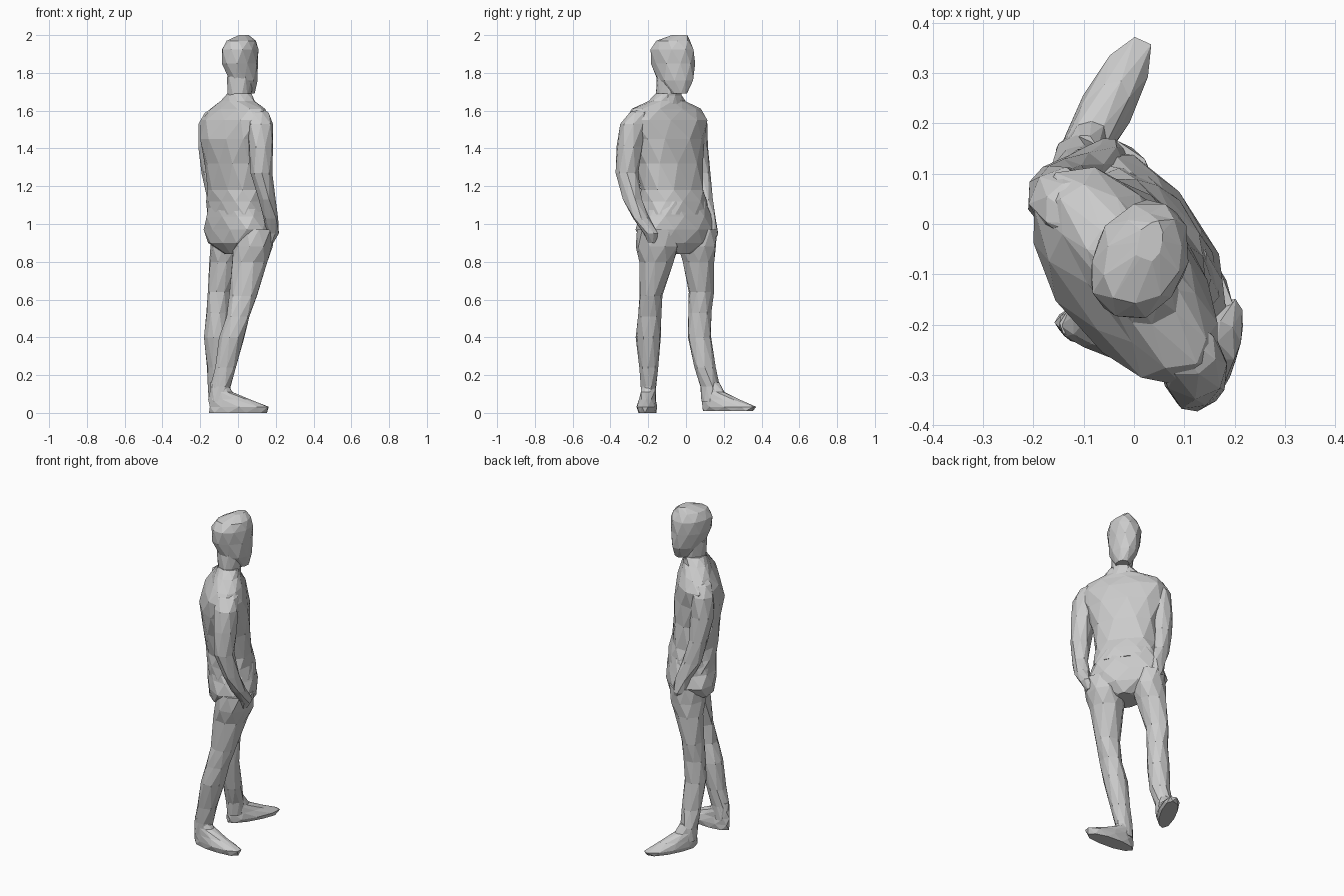
import bpy, bmesh, math, random

random.seed(4)


def loft(name, rings, sides=9, angle=0.0, jitter=0.005, square=1.0):
    """Stack horizontal oval rings (x, y, z, half width, half depth) into a faceted closed skin."""
    bm = bmesh.new()
    ca, sa = math.cos(math.radians(angle)), math.sin(math.radians(angle))
    loops = []
    for i, (cx, cy, z, a, b) in enumerate(rings):
        loop = []
        for k in range(sides):
            t = 2 * math.pi * (k + 0.5 * (i % 2)) / sides
            c, s = math.cos(t), math.sin(t)
            px = a * math.copysign(abs(c) ** square, c) + random.uniform(-jitter, jitter)
            py = b * math.copysign(abs(s) ** square, s) + random.uniform(-jitter, jitter)
            loop.append(bm.verts.new((cx + px * ca - py * sa, cy + px * sa + py * ca, z)))
        loops.append(loop)
    # staggered triangles between neighbouring rings
    for i in range(len(loops) - 1):
        lo, hi = loops[i], loops[i + 1]
        for k in range(sides):
            n = (k + 1) % sides
            if i % 2 == 0:
                bm.faces.new((lo[k], lo[n], hi[k]))
                bm.faces.new((lo[n], hi[n], hi[k]))
            else:
                bm.faces.new((lo[k], lo[n], hi[n]))
                bm.faces.new((lo[k], hi[n], hi[k]))
    bm.faces.new(list(reversed(loops[0])))
    bm.faces.new(loops[-1])
    bmesh.ops.recalc_face_normals(bm, faces=bm.faces)
    mesh = bpy.data.meshes.new(name)
    bm.to_mesh(mesh)
    bm.free()
    obj = bpy.data.objects.new(name, mesh)
    bpy.context.collection.objects.link(obj)
    return obj


BODY = -54  # the body is turned towards +x +y

# Hips of the trousers
loft("hips", [
    (0.01, -0.055, 0.84, 0.06, 0.085), (0.0, -0.055, 0.90, 0.185, 0.132),
    (0.002, -0.055, 0.97, 0.225, 0.142), (0.0, -0.06, 1.04, 0.205, 0.14),
    (-0.003, -0.06, 1.12, 0.18, 0.125)],
    sides=11, angle=BODY, square=0.85)

# Shirt with a loose hem
loft("shirt", [
    (0.003, -0.06, 1.05, 0.195, 0.136), (-0.005, -0.065, 1.12, 0.187, 0.137),
    (-0.01, -0.07, 1.18, 0.178, 0.128), (-0.016, -0.087, 1.32, 0.19, 0.133),
    (-0.02, -0.10, 1.45, 0.22, 0.138), (-0.01, -0.105, 1.55, 0.25, 0.118),
    (-0.003, -0.105, 1.61, 0.215, 0.085), (0.0, -0.10, 1.65, 0.11, 0.072),
    (0.005, -0.095, 1.69, 0.066, 0.06)],
    sides=11, angle=BODY, square=0.85)

# Neck and head, face turned further to the side than the chest
loft("neck", [
    (0.0, -0.10, 1.60, 0.085, 0.075), (0.01, -0.095, 1.68, 0.06, 0.066),
    (0.014, -0.085, 1.78, 0.066, 0.08)], angle=-23)
loft("head", [
    (0.045, -0.045, 1.69, 0.038, 0.05), (0.028, -0.06, 1.76, 0.07, 0.10),
    (0.01, -0.07, 1.85, 0.09, 0.12), (0.01, -0.073, 1.925, 0.095, 0.12),
    (0.017, -0.068, 1.97, 0.074, 0.097), (0.032, -0.035, 2.0, 0.025, 0.04)],
    sides=10, angle=-23)

# Arms bent slightly, hands resting in the pockets
loft("right_arm", [
    (0.17, -0.18, 0.90, 0.016, 0.025), (0.187, -0.19, 0.95, 0.034, 0.04),
    (0.175, -0.24, 1.03, 0.036, 0.045),
    (0.15, -0.285, 1.13, 0.048, 0.05), (0.125, -0.313, 1.27, 0.056, 0.058),
    (0.12, -0.30, 1.41, 0.066, 0.068), (0.118, -0.278, 1.53, 0.068, 0.07),
    (0.107, -0.245, 1.59, 0.058, 0.055), (0.085, -0.21, 1.62, 0.03, 0.03)], sides=8)
loft("left_arm", [
    (-0.035, 0.13, 0.90, 0.022, 0.018), (-0.05, 0.135, 0.95, 0.04, 0.034),
    (-0.07, 0.122, 1.03, 0.045, 0.038),
    (-0.11, 0.10, 1.13, 0.052, 0.045), (-0.14, 0.078, 1.27, 0.056, 0.052),
    (-0.148, 0.055, 1.41, 0.067, 0.064), (-0.138, 0.044, 1.53, 0.068, 0.066),
    (-0.12, 0.03, 1.59, 0.057, 0.057), (-0.095, 0.0, 1.62, 0.03, 0.03)], sides=8)

# Trouser legs
loft("right_leg", [
    (-0.10, -0.20, 0.06, 0.052, 0.042), (-0.092, -0.20, 0.14, 0.053, 0.042),
    (-0.068, -0.20, 0.24, 0.058, 0.05),
    (-0.035, -0.20, 0.40, 0.068, 0.065), (0.0, -0.195, 0.51, 0.065, 0.062),
    (0.03, -0.185, 0.62, 0.072, 0.064), (0.062, -0.16, 0.80, 0.096, 0.092),
    (0.08, -0.15, 0.88, 0.108, 0.115), (0.095, -0.16, 0.97, 0.10, 0.105)])
loft("left_leg", [
    (-0.108, 0.13, 0.06, 0.046, 0.05), (-0.11, 0.125, 0.14, 0.048, 0.05),
    (-0.11, 0.10, 0.24, 0.055, 0.056),
    (-0.115, 0.072, 0.40, 0.062, 0.062), (-0.11, 0.075, 0.53, 0.061, 0.063),
    (-0.10, 0.078, 0.64, 0.064, 0.067), (-0.07, 0.068, 0.80, 0.082, 0.085),
    (-0.055, 0.06, 0.88, 0.095, 0.102), (-0.045, 0.06, 0.97, 0.092, 0.102)])


def shoe(name, heel_x, heel_y, angle, base):
    """Low shoe: long sole rising over the instep to the ankle."""
    dx, dy = math.cos(math.radians(angle)), math.sin(math.radians(angle))
    profile = [(0.158, base, 0.153, 0.047), (0.164, 0.032, 0.164, 0.054),
               (0.115, 0.07, 0.113, 0.046), (0.07, 0.11, 0.064, 0.04),
               (0.055, 0.16, 0.045, 0.036)]
    loft(name, [(heel_x + dx * d, heel_y + dy * d, z, a, b) for d, z, a, b in profile],
         sides=10, angle=angle, jitter=0.003)


shoe("right_shoe", -0.158, -0.195, -4, 0.0)
shoe("left_shoe", -0.135, 0.085, 61, 0.01)
